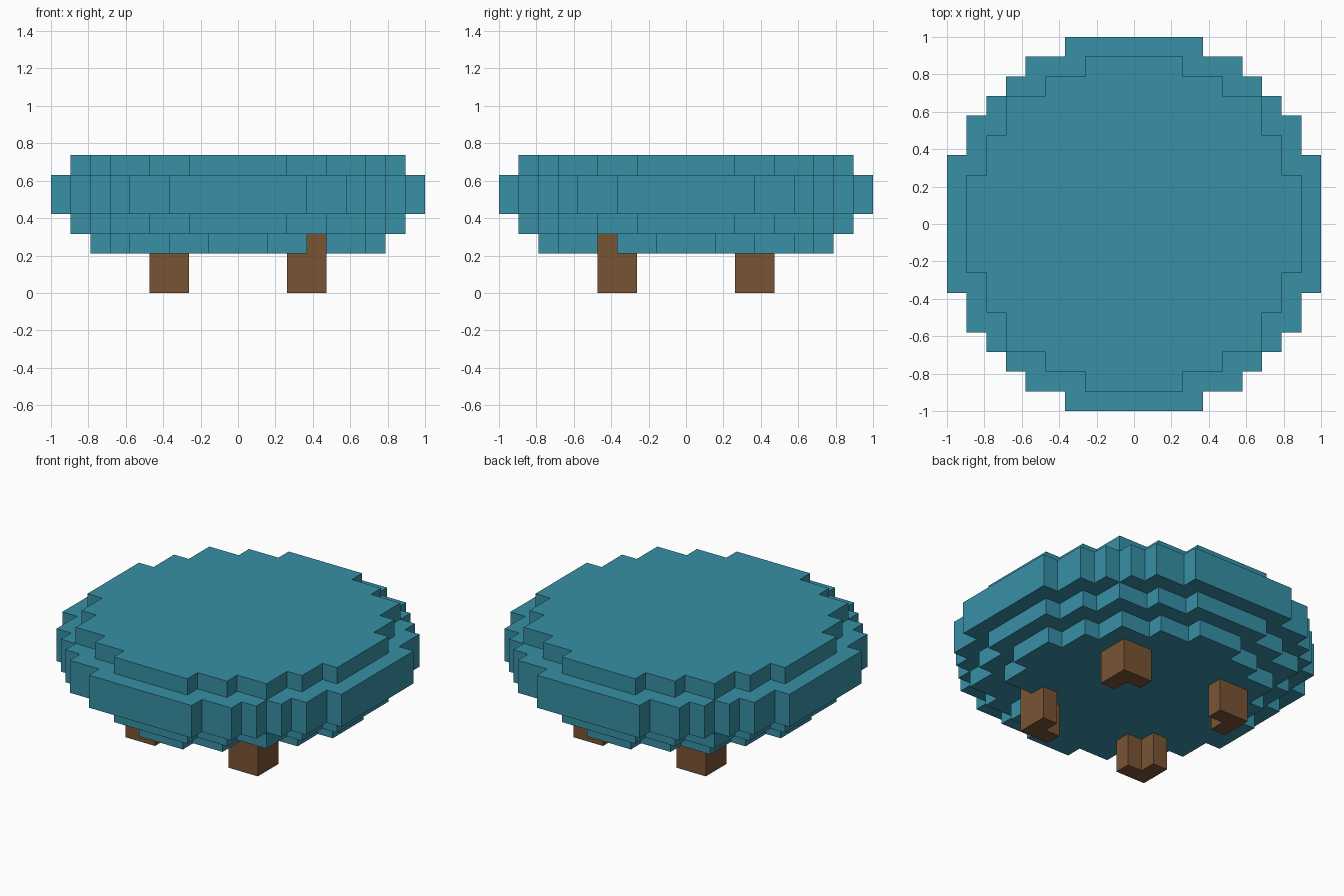
import bpy
import bmesh

if "Cube" in bpy.data.objects:
    bpy.data.objects.remove(bpy.data.objects["Cube"], do_unlink=True)

U = 2 / 19  # size of one block


def material(name, color):
    m = bpy.data.materials.new(name)
    m.use_nodes = True
    m.diffuse_color = color
    m.node_tree.nodes["Principled BSDF"].inputs["Base Color"].default_value = color
    return m


teal = material("teal cushion", (0.038, 0.279, 0.381, 1))
brown = material("brown wood", (0.19, 0.088, 0.035, 1))


def prism(name, outline, z0, z1, mat):
    """Extrude a flat outline, given in blocks, from z0 to z1."""
    bm = bmesh.new()
    face = bm.faces.new([bm.verts.new((x * U, y * U, z0 * U)) for x, y in outline])
    top = bmesh.ops.extrude_face_region(bm, geom=[face])["geom"]
    bmesh.ops.translate(bm, vec=(0, 0, (z1 - z0) * U),
                        verts=[v for v in top if isinstance(v, bmesh.types.BMVert)])
    bmesh.ops.recalc_face_normals(bm, faces=bm.faces)
    mesh = bpy.data.meshes.new(name)
    bm.to_mesh(mesh)
    bm.free()
    mesh.materials.append(mat)
    obj = bpy.data.objects.new(name, mesh)
    bpy.context.collection.objects.link(obj)
    return obj


def stepped_quarter(corners):
    """Outer corners of the steps, joined by the inner corners between them."""
    pts = [corners[0]]
    for a, b in zip(corners, corners[1:]):
        pts += [(b[0], a[1]), b]
    return pts


def stepped_disc(corners, front_left=None):
    """Turn the quarter four times; the front left one may differ."""
    quarter = stepped_quarter(corners)
    outline = []
    for k in range(4):
        part = stepped_quarter(front_left) if k == 3 and front_left else quarter
        for x, y in part:
            for _ in range(k):
                x, y = -y, x
            outline.append((x, y))
    return outline


# Cushion layers, from the floor up
wide = [(9.5, 3.5), (8.5, 5.5), (7.5, 6.5), (6.5, 7.5), (5.5, 8.5), (3.5, 9.5)]
medium = [(8.5, 2.5), (7.5, 4.5), (6.5, 6.5), (4.5, 7.5), (2.5, 8.5)]
narrow = [(7.5, 1.5), (6.5, 3.5), (5.5, 5.5), (3.5, 6.5), (1.5, 7.5)]
# The front left corner is cut back to show the top of the leg
notched = [(7.5, 1.5), (6.5, 3.5), (3.5, 6.5), (1.5, 7.5)]

prism("seat_base", stepped_disc(narrow, notched), 2, 3, teal)
prism("seat_lower_step", stepped_disc(medium), 3, 4, teal)
prism("seat_rim", stepped_disc(wide), 4, 6, teal)
prism("seat_top", stepped_disc(medium), 6, 7, teal)

# Legs: two blocks square with the inner block left out
leg = [(4.5, 4.5), (2.5, 4.5), (2.5, 3.5), (3.5, 3.5), (3.5, 2.5), (4.5, 2.5)]
for sx, side in ((1, "left"), (-1, "right")):
    for sy, end in ((-1, "front"), (1, "back")):
        prism(f"{end}_{side}_leg", [(x * sx, y * sy) for x, y in leg], 0, 2, brown)

# Taller outer block of the front left leg
prism("front_left_leg_top", [(3.5, -4.5), (4.5, -4.5), (4.5, -3.5), (3.5, -3.5)],
      2, 3, brown)
